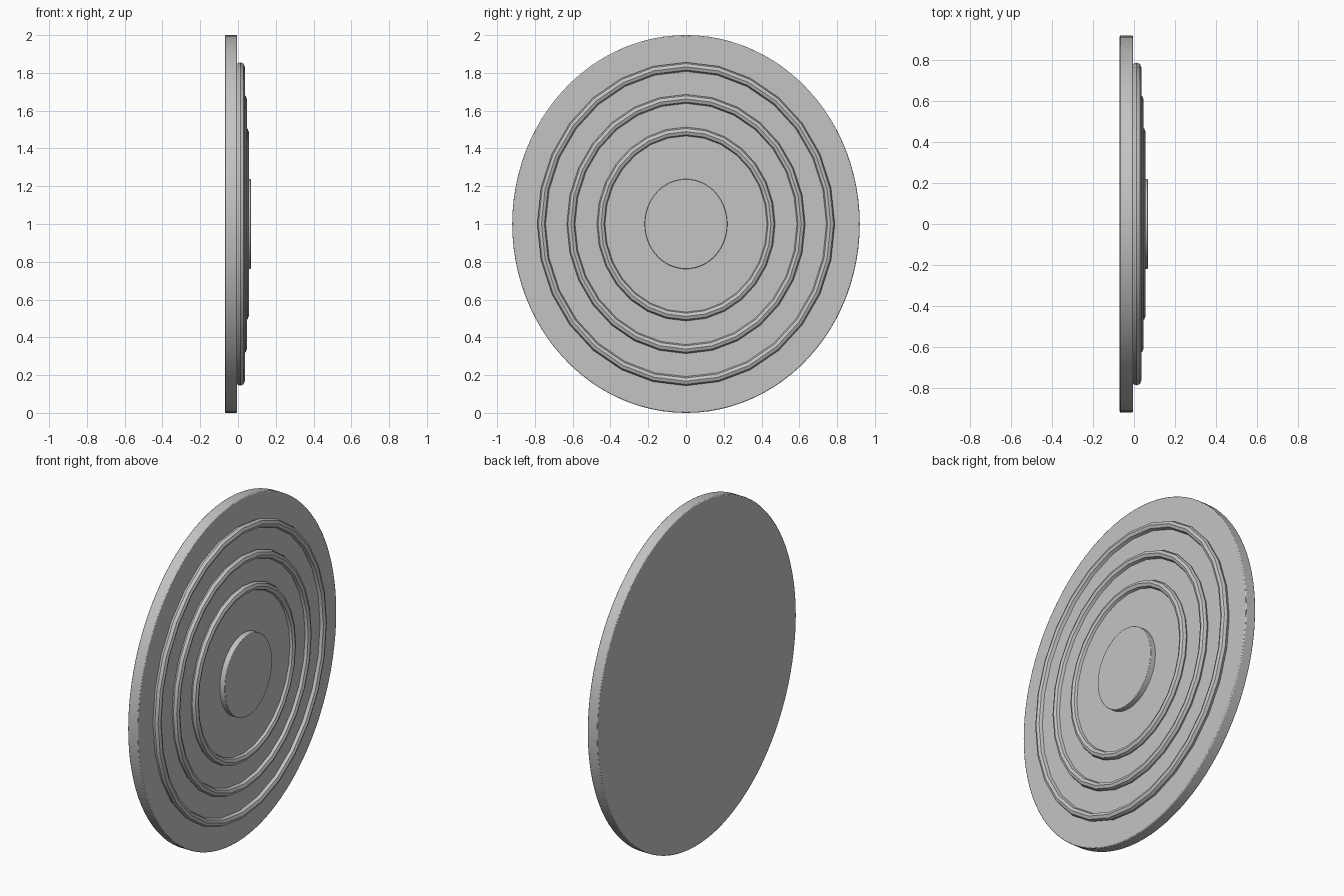
import bpy
import math

cube = bpy.data.objects.get("Cube")
if cube:
    bpy.data.objects.remove(cube, do_unlink=True)

metal = bpy.data.materials.new("plain grey")
metal.use_nodes = True
grey = (0.55, 0.55, 0.55, 1)
metal.diffuse_color = grey
metal.node_tree.nodes["Principled BSDF"].inputs["Base Color"].default_value = grey

SQUASH = 0.92  # width of every ellipse relative to its height


def finish(name, angle):
    """Turn the active primitive to face +x, squash it and shade it."""
    ob = bpy.context.object
    ob.name = name
    ob.rotation_euler = (0, math.pi / 2, 0)
    ob.scale = (1, SQUASH, 1)
    bpy.ops.object.transform_apply(location=False, rotation=True, scale=True)
    ob.data.materials.append(metal)
    bpy.ops.object.shade_smooth_by_angle(angle=math.radians(angle))
    return ob


def disc(name, radius, back, front, bevel=0.0):
    bpy.ops.mesh.primitive_cylinder_add(
        vertices=96, radius=radius, depth=front - back,
        location=((front + back) / 2, 0, 1))
    ob = finish(name, 35)
    if bevel:
        mod = ob.modifiers.new("soft edge", "BEVEL")
        mod.width = bevel
        mod.segments = 2
        mod.limit_method = "ANGLE"


def ring(name, radius, tube, centre):
    bpy.ops.mesh.primitive_torus_add(
        major_segments=28, minor_segments=8, major_radius=radius,
        minor_radius=tube, location=(centre, 0, 1))
    finish(name, 30)


# Base plate
disc("base_plate", 1.0, -0.07, -0.005, 0.005)

# Stepped layers, each edged by a rounded ring
for part, radius, floor, centre in (
        ("outer", 0.832, 0.012, 0.012),
        ("middle", 0.662, 0.024, 0.023),
        ("inner", 0.489, 0.036, 0.033)):
    disc(part + "_layer", radius - 0.012, -0.02, floor)
    ring(part + "_ring", radius, 0.024, centre)

# Central boss
disc("centre_boss", 0.238, 0.0, 0.068, 0.003)
